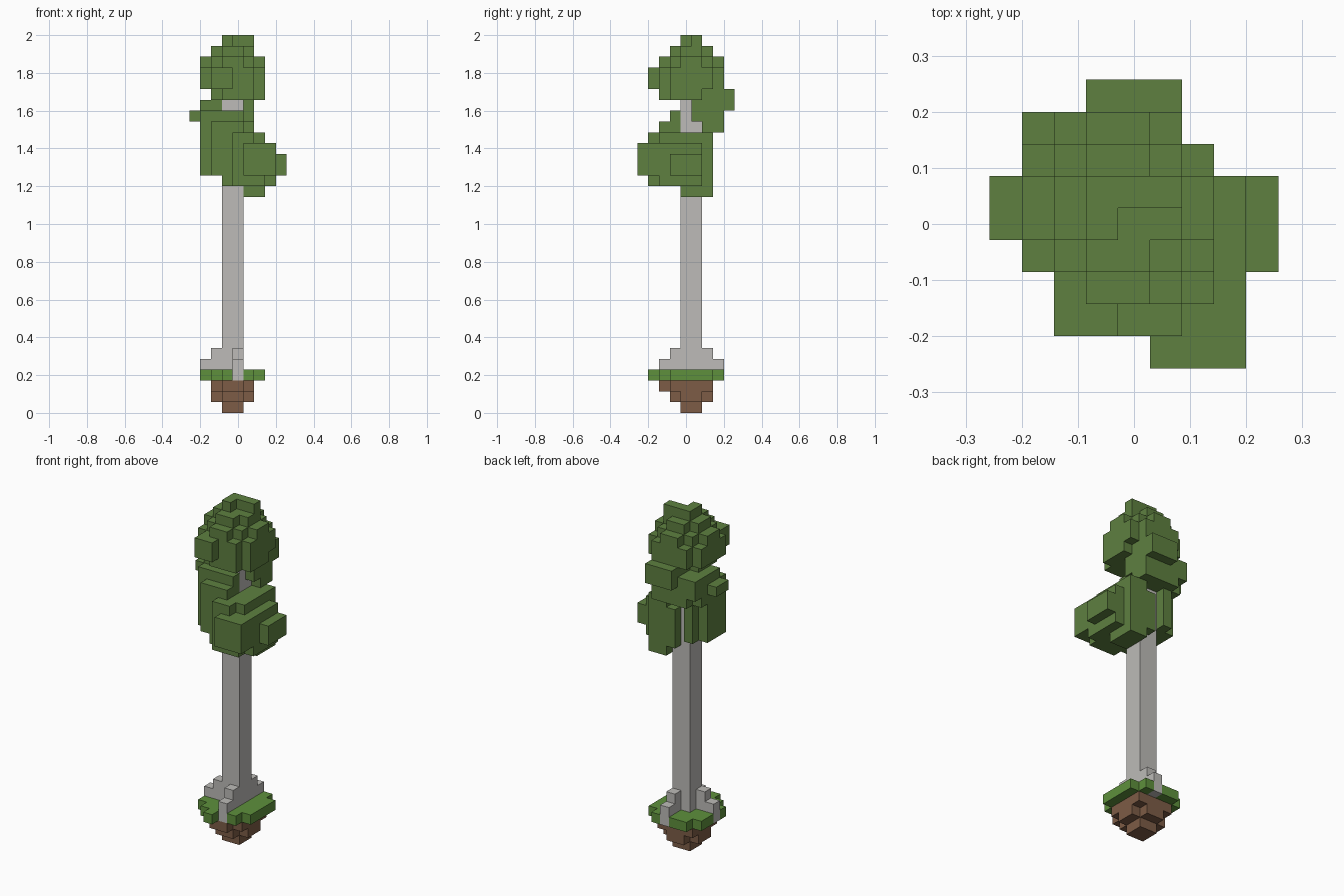
import bpy
import bmesh
import math
from mathutils import Vector

cube = bpy.data.objects.get("Cube")
if cube:
    bpy.data.objects.remove(cube, do_unlink=True)

UNIT = 2 / 35          # edge of one block
claimed = set()        # blocks already used by an earlier part


def material(name, rgb):
    mat = bpy.data.materials.new(name)
    mat.use_nodes = True
    colour = (*rgb, 1)
    mat.diffuse_color = colour
    mat.node_tree.nodes["Principled BSDF"].inputs["Base Color"].default_value = colour
    return mat


def slab(x, y, z, cut=0):
    """Blocks of a slab given by inclusive ranges, corners stepped off by cut."""
    return {(i, j, k)
            for i in range(x[0], x[1] + 1)
            for j in range(y[0], y[1] + 1)
            for k in range(z[0], z[1] + 1)
            if min(i - x[0], x[1] - i) + min(j - y[0], y[1] - j) >= cut}


def build(name, mat, *slabs):
    """One mesh from the outer faces of all blocks not yet claimed."""
    cells = set().union(*slabs) - claimed
    claimed.update(cells)
    bm = bmesh.new()
    for cell in cells:
        centre = Vector(cell) + Vector((0, 0, 0.5))
        for axis in range(3):
            for sign in (-1, 1):
                normal = Vector((0, 0, 0))
                normal[axis] = sign
                if tuple(int(c) for c in Vector(cell) + normal) in cells:
                    continue
                u = Vector((0, 0, 0))
                u[(axis + 1) % 3] = 0.5
                v = normal.cross(u)
                corners = (-u - v, u - v, u + v, v - u)
                bm.faces.new([bm.verts.new((centre + normal / 2 + c) * UNIT)
                              for c in corners])
    bmesh.ops.remove_doubles(bm, verts=bm.verts, dist=UNIT / 100)
    bmesh.ops.dissolve_limit(bm, angle_limit=math.radians(1),
                             verts=bm.verts, edges=bm.edges)
    mesh = bpy.data.meshes.new(name)
    bm.to_mesh(mesh)
    bm.free()
    mesh.materials.append(mat)
    obj = bpy.data.objects.new(name, mesh)
    bpy.context.collection.objects.link(obj)


bark = material("pale_bark", (0.51, 0.5, 0.48))
leaf = material("leaf_green", (0.112, 0.216, 0.051))
grass = material("grass_green", (0.112, 0.279, 0.045))
earth = material("brown_earth", (0.205, 0.107, 0.061))

# Trunk with three stepped roots
build("trunk", bark,
      slab((-1, 0), (0, 1), (3, 29)),
      slab((0, 0), (-1, 2), (3, 5)),
      slab((0, 0), (-2, 3), (3, 4)),
      slab((-2, -2), (0, 0), (3, 5)),
      slab((-3, -3), (0, 0), (3, 4)))

# Turf disc and the clod of earth below it
build("turf", grass,
      slab((-3, 2), (-2, 3), (3, 3), 1),
      slab((-1, -1), (-3, -3), (3, 3)))
build("earth_clod", earth,
      slab((-2, 1), (-1, 2), (2, 2)),
      slab((-1, 0), (-2, -2), (2, 2)),
      slab((-2, 1), (-1, 2), (1, 1), 1),
      slab((-1, 0), (0, 1), (0, 0)))

# Crown at the top
build("top_leaves", leaf,
      slab((-2, 2), (-2, 2), (29, 29), 1),
      slab((-3, 2), (-2, 3), (30, 31), 1),
      slab((-2, -1), (-3, -3), (30, 31)),
      slab((-3, 2), (-2, 3), (32, 32), 2),
      slab((-2, 1), (-1, 2), (33, 33), 1),
      slab((-1, -1), (0, 1), (34, 34)),
      slab((0, 1), (1, 1), (34, 34)))

# Cluster behind the trunk, below the crown
build("back_leaves", leaf,
      slab((-1, 1), (2, 4), (28, 29)),
      slab((1, 1), (1, 1), (27, 29)),
      slab((-3, 1), (2, 3), (27, 27)),
      slab((-2, 1), (2, 3), (26, 26)))

# Cluster on the right of the trunk
build("right_leaves", leaf,
      slab((-3, -2), (0, 3), (28, 28)),
      slab((-4, -4), (0, 1), (27, 27)),
      slab((-3, 0), (-1, -1), (26, 27)),
      slab((-3, -2), (0, 2), (26, 27)),
      slab((-2, 0), (-2, -2), (26, 26)),
      slab((-3, -1), (-2, 2), (22, 25), 1))

# Low cluster at the front left
build("front_leaves", leaf,
      slab((1, 2), (0, 2), (20, 20)),
      slab((-1, 3), (-3, 2), (21, 24), 1),
      slab((1, 3), (-4, -2), (22, 24)),
      slab((4, 4), (-1, 1), (22, 23)),
      slab((-1, 2), (-3, 0), (25, 25), 1),
      slab((1, 2), (0, 2), (25, 25)))
